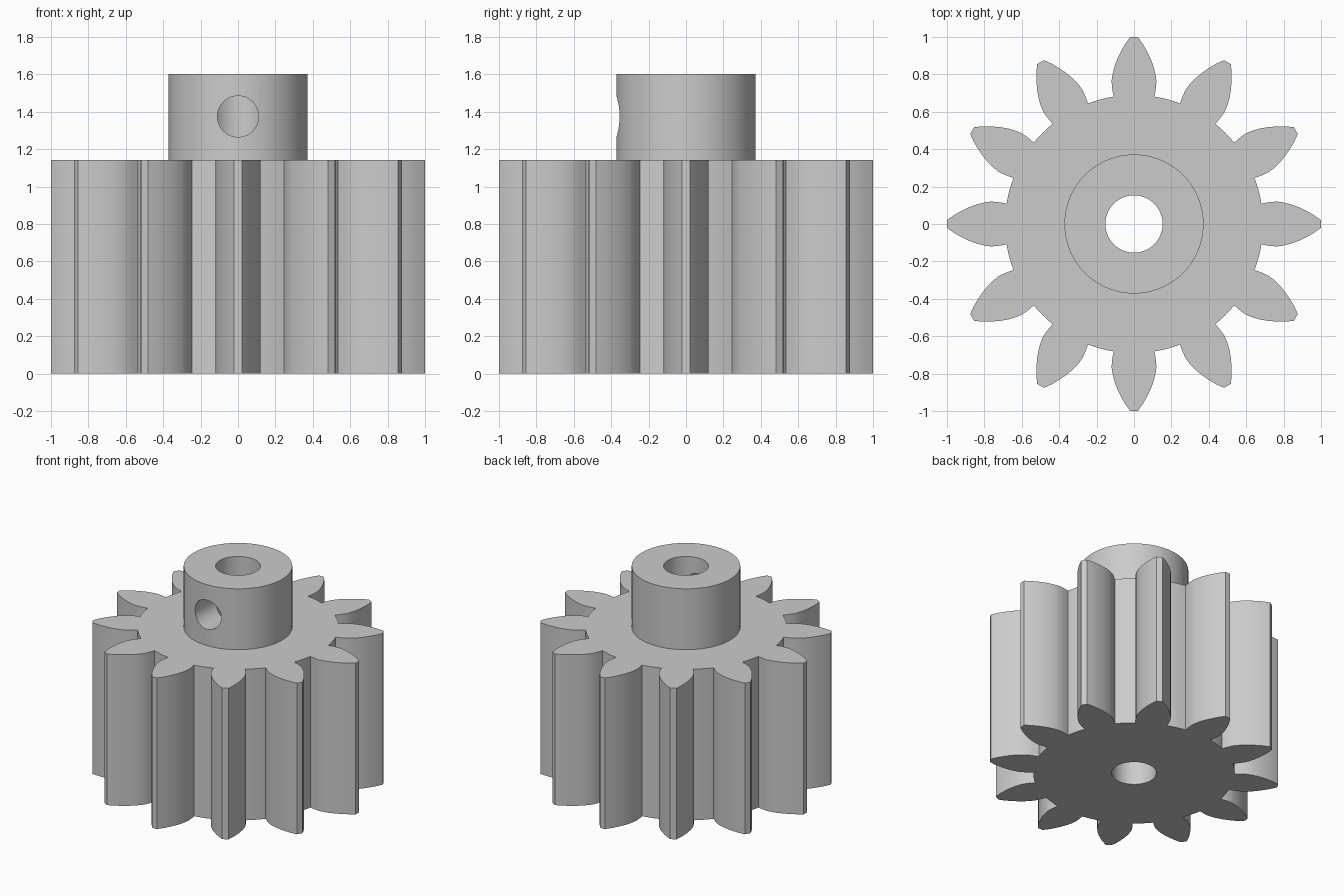
import bpy, bmesh, math
from mathutils import Matrix, Vector

cube = bpy.data.objects.get("Cube")
if cube:
    bpy.data.objects.remove(cube, do_unlink=True)

TEETH = 12
GEAR_TOP, HUB_TOP = 1.142, 1.602
ROOT_R, HUB_R, BORE_R, SCREW_R = 0.69, 0.372, 0.153, 0.11
SCREW_Z = 1.375

metal = bpy.data.materials.new("grey_metal")
metal.use_nodes = True
colour = (0.6, 0.6, 0.6, 1)
metal.diffuse_color = colour
metal.node_tree.nodes["Principled BSDF"].inputs["Base Color"].default_value = colour


def make_object(name, bm):
    bmesh.ops.recalc_face_normals(bm, faces=bm.faces)
    mesh = bpy.data.meshes.new(name)
    bm.to_mesh(mesh)
    bm.free()
    mesh.materials.append(metal)
    obj = bpy.data.objects.new(name, mesh)
    bpy.context.collection.objects.link(obj)
    return obj


def cylinder(name, radius, start, end, sides=64):
    """Cylinder running from one point to another."""
    start, end = Vector(start), Vector(end)
    axis = end - start
    turn = Vector((0, 0, 1)).rotation_difference(axis).to_matrix().to_4x4()
    bm = bmesh.new()
    bmesh.ops.create_cone(bm, cap_ends=True, segments=sides, radius1=radius,
                          radius2=radius, depth=axis.length,
                          matrix=Matrix.Translation((start + end) / 2) @ turn)
    return make_object(name, bm)


def combine(target, tool, operation):
    """Apply a boolean and discard the tool."""
    mod = target.modifiers.new(operation.lower(), "BOOLEAN")
    mod.operation, mod.object, mod.solver = operation, tool, "EXACT"
    bpy.ops.object.select_all(action="DESELECT")
    target.select_set(True)
    bpy.context.view_layer.objects.active = target
    bpy.ops.object.modifier_apply(modifier=mod.name)
    bpy.data.objects.remove(tool, do_unlink=True)


# Tooth flank: (half width, distance from centre), root to tip
flank = [(0.109, 0.681), (0.117, 0.725), (0.12, 0.765), (0.115, 0.80),
         (0.105, 0.84), (0.09, 0.88), (0.071, 0.92), (0.049, 0.96), (0.021, 0.999)]
tooth = [(-w, r) for w, r in flank] + [(w, r) for w, r in reversed(flank)]
# Root land following each tooth
half_tooth = math.atan2(*flank[0])
land = 2 * math.pi / TEETH - 2 * half_tooth
for k in (1, 2, 3):
    a = half_tooth + land * k / 4
    tooth.append((ROOT_R * math.sin(a), ROOT_R * math.cos(a)))

# Toothed body
bm = bmesh.new()
ring = []
for i in range(TEETH):
    turn = Matrix.Rotation(-2 * math.pi * i / TEETH, 3, "Z")
    ring += [bm.verts.new(turn @ Vector((x, y, 0))) for x, y in tooth]
base = bm.faces.new(ring)
top = bmesh.ops.extrude_face_region(bm, geom=[base], use_keep_orig=True)["geom"]
bmesh.ops.translate(bm, vec=(0, 0, GEAR_TOP),
                    verts=[v for v in top if isinstance(v, bmesh.types.BMVert)])
gear = make_object("pinion_gear", bm)

# Hub, shaft bore and set screw hole
combine(gear, cylinder("hub", HUB_R, (0, 0, 0.5), (0, 0, HUB_TOP)), "UNION")
combine(gear, cylinder("shaft_bore", BORE_R, (0, 0, -0.5), (0, 0, 2)), "DIFFERENCE")
combine(gear, cylinder("set_screw_hole", SCREW_R, (0, -0.6, SCREW_Z), (0, 0, SCREW_Z), 48),
        "DIFFERENCE")

gear.select_set(True)
bpy.context.view_layer.objects.active = gear
bpy.ops.object.shade_smooth_by_angle(angle=math.radians(30))
